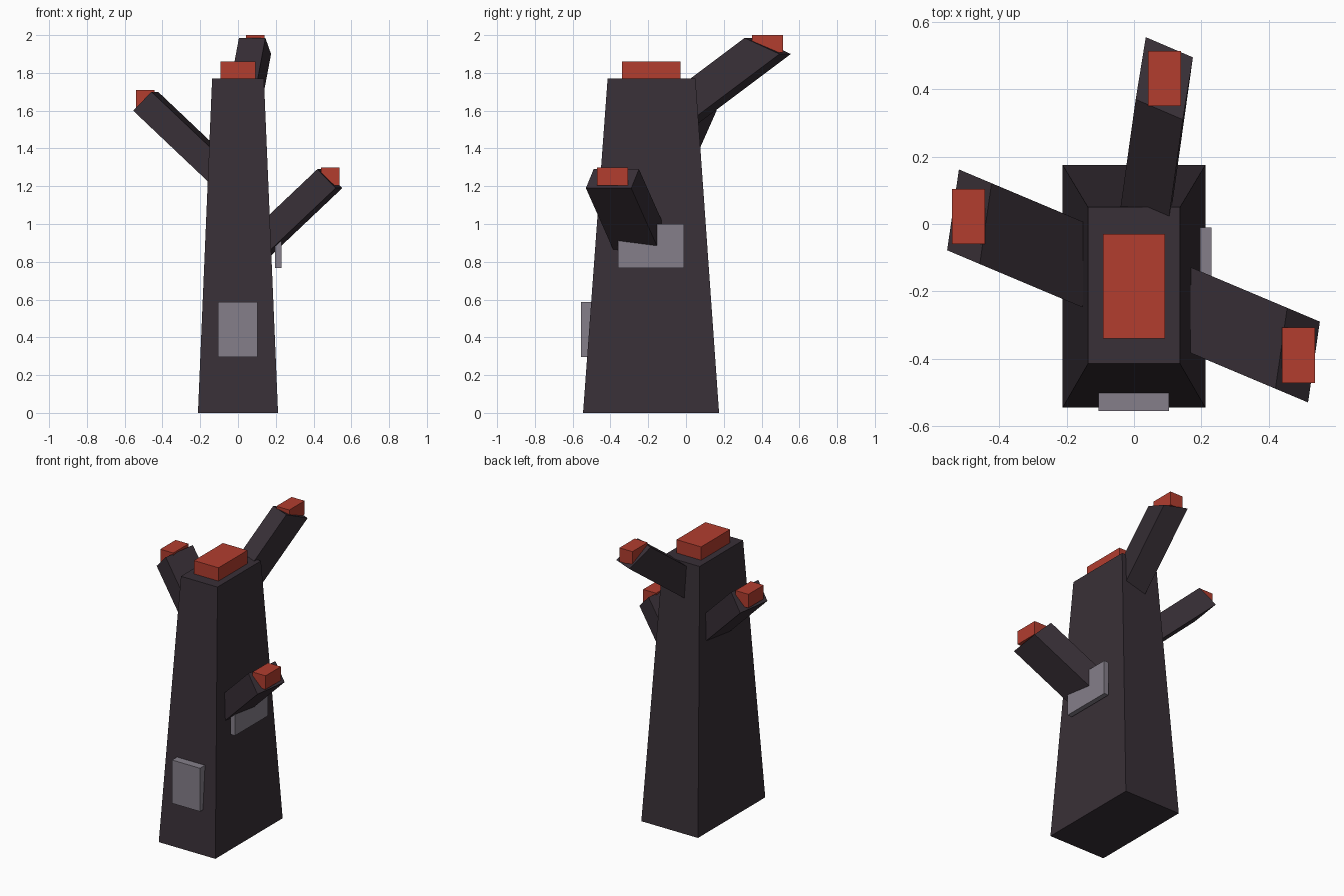
import bpy
import bmesh
from mathutils import Vector

cube = bpy.data.objects.get("Cube")
if cube:
    bpy.data.objects.remove(cube, do_unlink=True)


def material(name, color):
    mat = bpy.data.materials.new(name)
    mat.use_nodes = True
    mat.diffuse_color = (*color, 1)
    mat.node_tree.nodes["Principled BSDF"].inputs["Base Color"].default_value = (*color, 1)
    return mat


bark = material("dark bark", (0.040, 0.029, 0.038))
red = material("brick red", (0.445, 0.047, 0.028))
grey = material("lilac grey", (0.235, 0.212, 0.254))


def prism(name, first, last, mat):
    """Six-sided solid joining two four-cornered ends."""
    bm = bmesh.new()
    a = [bm.verts.new(p) for p in first]
    b = [bm.verts.new(p) for p in last]
    bm.faces.new(a)
    bm.faces.new(b)
    for i in range(4):
        j = (i + 1) % 4
        bm.faces.new((a[i], a[j], b[j], b[i]))
    bmesh.ops.recalc_face_normals(bm, faces=bm.faces)
    mesh = bpy.data.meshes.new(name)
    bm.to_mesh(mesh)
    bm.free()
    mesh.materials.append(mat)
    obj = bpy.data.objects.new(name, mesh)
    bpy.context.collection.objects.link(obj)
    return obj


def rect(x, y, z):
    return [(x[0], y[0], z), (x[1], y[0], z), (x[1], y[1], z), (x[0], y[1], z)]


def box(name, x, y, z, mat):
    return prism(name, rect(x, y, z[0]), rect(x, y, z[1]), mat)


def branch(name, corner, across, rise, along, reach):
    """Sheared beam running from its tip back into the trunk."""
    c, w, u, d = map(Vector, (corner, across, rise, along))
    tip = [c, c + w, c + w + u, c + u]
    return prism(name, tip, [p - d * reach for p in tip], bark)


# Tapered trunk
prism("trunk", rect((-0.212, 0.212), (-0.545, 0.175), 0),
      rect((-0.137, 0.137), (-0.415, 0.05), 1.77), bark)

# Branches: the side pair match under a half turn
branch("left_branch", (0.552, -0.29, 1.19), (-0.035, -0.24, 0),
       (-0.097, 0.041, 0.1), (0.38, -0.16, 0.36), 1.25)
branch("right_branch", (-0.555, -0.078, 1.6), (0.035, 0.24, 0),
       (0.097, -0.041, 0.1), (-0.38, 0.16, 0.36), 1.25)
branch("back_branch", (0.035, 0.555, 1.9), (0.14, -0.06, 0),
       (-0.03, -0.185, 0.085), (0.045, 0.32, 0.24), 1.8)

# Red caps
box("trunk_cap", (-0.092, 0.092), (-0.34, -0.03), (1.765, 1.86), red)
box("left_branch_cap", (0.44, 0.537), (-0.472, -0.308), (1.205, 1.298), red)
box("right_branch_cap", (-0.54, -0.443), (-0.06, 0.104), (1.617, 1.71), red)
box("back_branch_cap", (0.042, 0.139), (0.35, 0.514), (1.907, 2.0), red)

# Grey patches on the bark
box("front_patch", (-0.105, 0.104), (-0.555, -0.502), (0.295, 0.588), grey)
box("left_patch", (0.196, 0.23), (-0.36, -0.01), (0.768, 1.0), grey)
